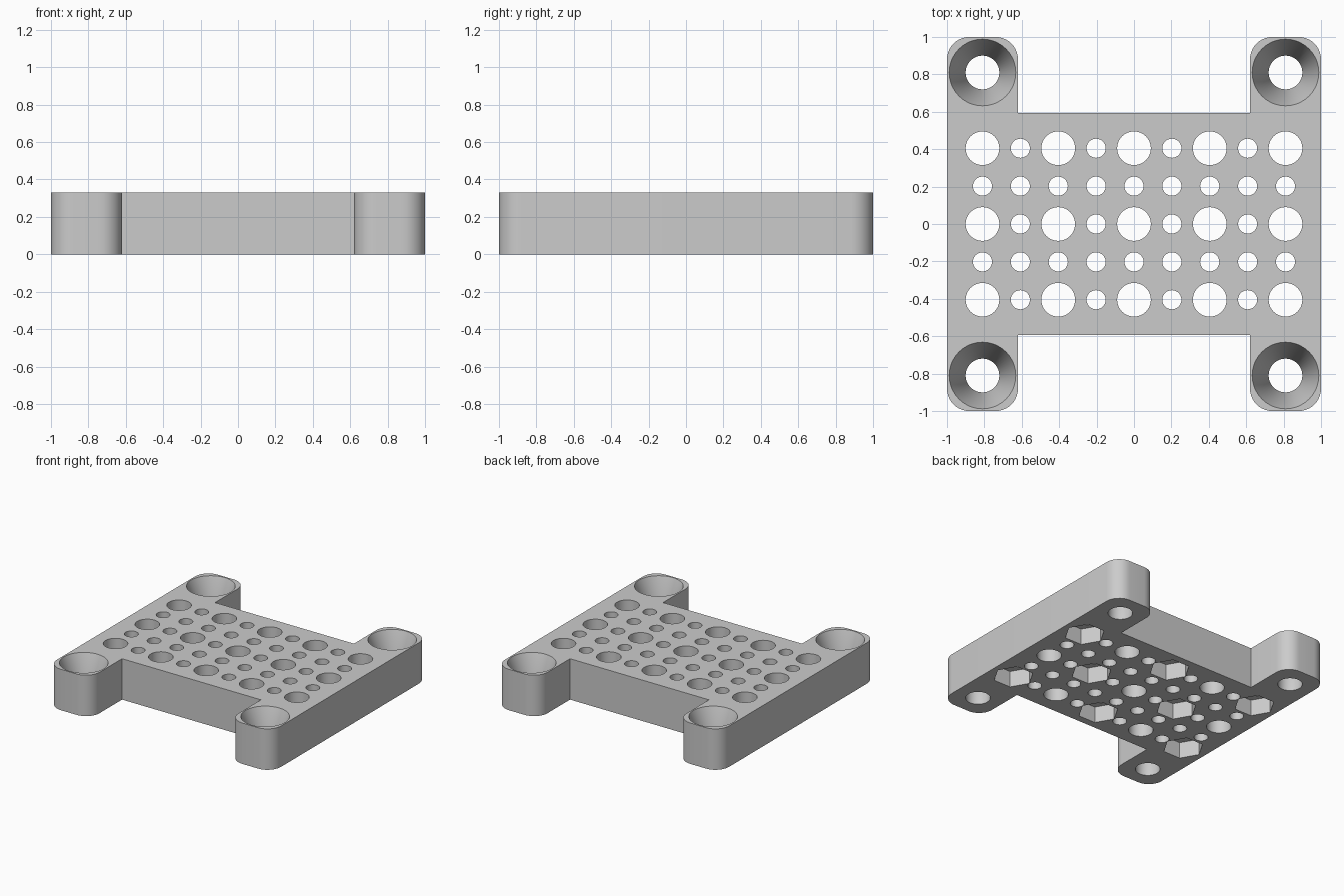
import bpy, bmesh, math

cube = bpy.data.objects.get("Cube")
if cube:
    bpy.data.objects.remove(cube, do_unlink=True)

HEIGHT, PITCH, CORNER = 0.33, 0.405, 0.81

grey = bpy.data.materials.new("light_grey")
grey.use_nodes = True
tone = (0.6, 0.6, 0.6, 1)
grey.diffuse_color = tone
grey.node_tree.nodes["Principled BSDF"].inputs["Base Color"].default_value = tone


def make_object(name, bm):
    bmesh.ops.recalc_face_normals(bm, faces=bm.faces)
    mesh = bpy.data.meshes.new(name)
    bm.to_mesh(mesh)
    bm.free()
    mesh.materials.append(grey)
    obj = bpy.data.objects.new(name, mesh)
    bpy.context.collection.objects.link(obj)
    return obj


def add_turned(bm, x, y, profile, sides):
    """Closed solid of stacked rings, given as (radius, height)."""
    rings = []
    for r, z in profile:
        rings.append([bm.verts.new((x + r * math.cos(math.tau * i / sides),
                                    y + r * math.sin(math.tau * i / sides), z))
                      for i in range(sides)])
    for low, high in zip(rings, rings[1:]):
        for i in range(sides):
            j = (i + 1) % sides
            bm.faces.new((low[i], low[j], high[j], high[i]))
    bm.faces.new(rings[0])
    bm.faces.new(rings[-1])


def arc(cx, cy, r, start):
    angles = [math.radians(start + 90 * i / 10) for i in range(11)]
    return [(cx + r * math.cos(a), cy + r * math.sin(a)) for a in angles]


# Plate outline: one rounded leg, mirrored to all four corners
R, INNER, WAIST = 0.12, 0.62, 0.593
leg = arc(1 - R, 1 - R, R, 0) + arc(INNER + R, 1 - R, R, 90) + [(INNER, WAIST)]
outline = list(leg)
outline += [(-x, y) for x, y in reversed(leg)]
outline += [(-x, -y) for x, y in leg]
outline += [(x, -y) for x, y in reversed(leg)]
bm = bmesh.new()
base = bm.faces.new([bm.verts.new((x, y, 0)) for x, y in outline])
top = bmesh.ops.extrude_face_region(bm, geom=[base])
bmesh.ops.translate(bm, vec=(0, 0, HEIGHT),
                    verts=[v for v in top["geom"] if isinstance(v, bmesh.types.BMVert)])
plate = make_object("mounting_plate", bm)

# Round holes: large on the main grid, small between them
holes, pockets = bmesh.new(), bmesh.new()
for i in range(-4, 5):
    for j in range(-2, 3):
        x, y = i * PITCH / 2, j * PITCH / 2
        large = i % 2 == 0 and j % 2 == 0
        r = 0.09 if large else 0.051
        add_turned(holes, x, y, [(r, -0.1), (r, HEIGHT + 0.1)], 48)
        # Hexagonal nut pockets underneath, in a checker pattern
        if large and (i // 2 + j // 2) % 2 == 1:
            add_turned(pockets, x, y, [(0.15, -0.1), (0.15, 0.13)], 6)

# Countersunk corner holes
for sx in (-1, 1):
    for sy in (-1, 1):
        add_turned(holes, sx * CORNER, sy * CORNER,
                   [(0.09, -0.1), (0.09, 0.08), (0.178, HEIGHT), (0.178, HEIGHT + 0.1)], 64)

for name, cutter_mesh in (("hole_cutter", holes), ("pocket_cutter", pockets)):
    cutter = make_object(name, cutter_mesh)
    cutter.hide_render = True
    mod = plate.modifiers.new(name, "BOOLEAN")
    mod.operation, mod.solver, mod.object = "DIFFERENCE", "EXACT", cutter
    bpy.ops.object.select_all(action="DESELECT")
    plate.select_set(True)
    bpy.context.view_layer.objects.active = plate
    bpy.ops.object.modifier_apply(modifier=mod.name)
    bpy.data.objects.remove(cutter, do_unlink=True)

bpy.ops.object.shade_smooth_by_angle(angle=math.radians(30))
